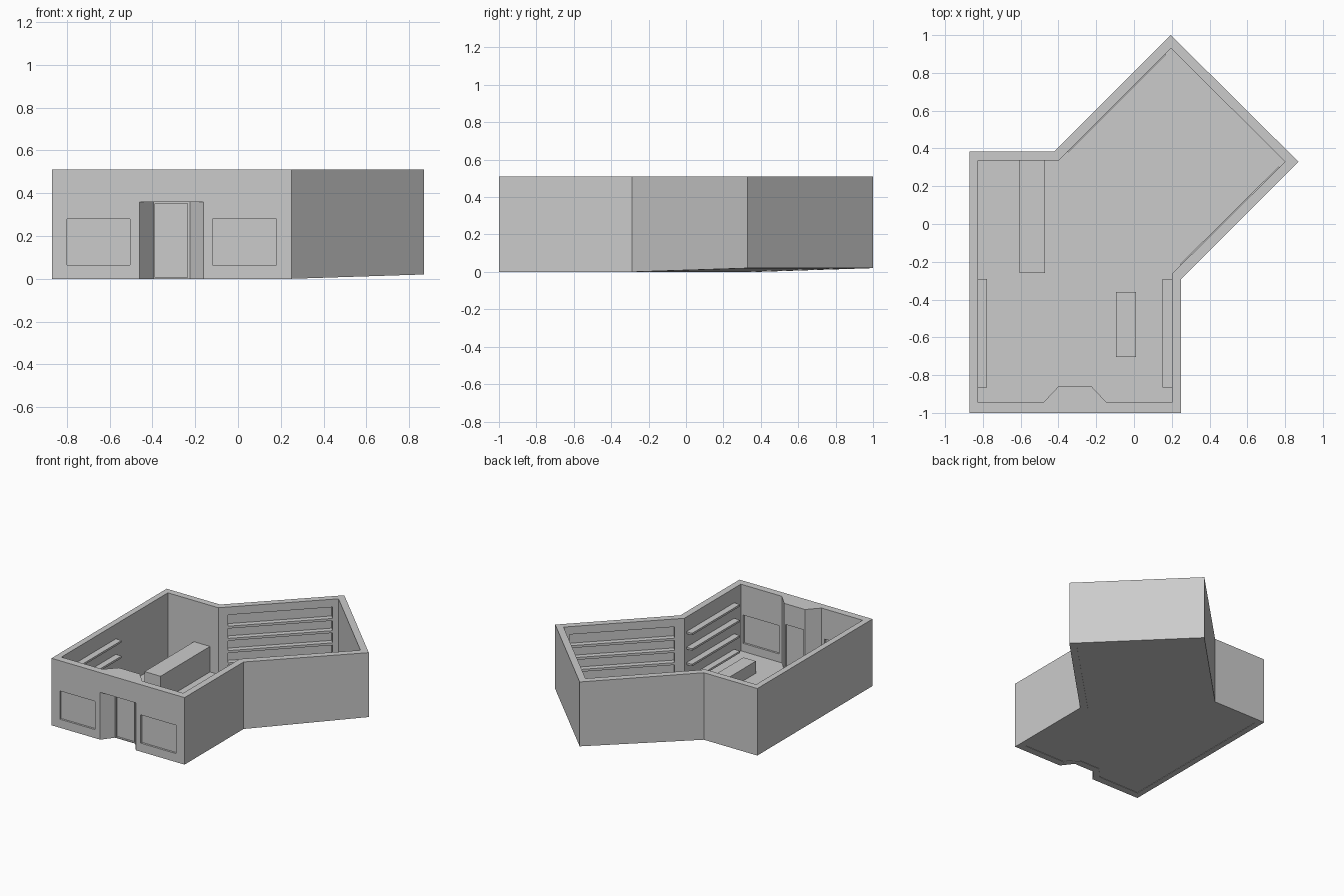
import bpy, bmesh, math
from mathutils import Vector

if "Cube" in bpy.data.objects:
    bpy.data.objects.remove(bpy.data.objects["Cube"])


def prism(name, pts, z0, z1):
    """Closed prism; z0 and z1 are numbers or per-point lists."""
    n = len(pts)
    lo = z0 if isinstance(z0, list) else [z0] * n
    hi = z1 if isinstance(z1, list) else [z1] * n
    bm = bmesh.new()
    b = [bm.verts.new((x, y, z)) for (x, y), z in zip(pts, lo)]
    t = [bm.verts.new((x, y, z)) for (x, y), z in zip(pts, hi)]
    bm.faces.new(b[::-1])
    bm.faces.new(t)
    for i in range(n):
        j = (i + 1) % n
        bm.faces.new((b[i], b[j], t[j], t[i]))
    bmesh.ops.recalc_face_normals(bm, faces=bm.faces)
    me = bpy.data.meshes.new(name)
    bm.to_mesh(me)
    bm.free()
    ob = bpy.data.objects.new(name, me)
    bpy.context.collection.objects.link(ob)
    return ob


def box(name, x0, x1, y0, y1, z0, z1):
    return prism(name, [(x0, y0), (x1, y0), (x1, y1), (x0, y1)], z0, z1)


def wall_box(name, a, b, t0, t1, out0, out1, z0, z1):
    """Box along wall line a-b, between fractions t0-t1, offset outwards (left of a-b)."""
    a, b = Vector(a), Vector(b)
    d = b - a
    n = Vector((-d.y, d.x)).normalized()
    pts = [a + d * t0 + n * out0, a + d * t1 + n * out0,
           a + d * t1 + n * out1, a + d * t0 + n * out1]
    return prism(name, [tuple(p) for p in pts], z0, z1)


def cut(target, cutter):
    m = target.modifiers.new("cut", 'BOOLEAN')
    m.operation = 'DIFFERENCE'
    m.solver = 'EXACT'
    m.object = cutter
    bpy.context.view_layer.objects.active = target
    bpy.ops.object.modifier_apply(modifier=m.name)
    bpy.data.objects.remove(cutter)


H = 0.51
outer = [(-0.87, -1), (0.25, -1), (0.25, -0.29), (0.87, 0.33),
         (0.195, 1), (-0.42, 0.385), (-0.87, 0.385)]
inner = [(-0.825, -0.945), (-0.48, -0.945), (-0.40, -0.86), (-0.225, -0.86),
         (-0.145, -0.945), (0.20, -0.945), (0.20, -0.265), (0.80, 0.33),
         (0.195, 0.93), (-0.40, 0.335), (-0.825, 0.335)]

# Shell walls with sloping underside at the rear room
walls = prism("walls", outer, 0, H)
cut(walls, prism("room_cut", inner, -0.2, 1))
s = math.sqrt(0.5)
p, u, n = Vector((-0.42, 0.385)), Vector((s, -s)), Vector((s, s))
wedge = [p - u * 0.1, p + u * 1.05, p + u * 1.05 + n, p - u * 0.1 + n]
cut(walls, prism("slope_cut", [tuple(v) for v in wedge], -0.1, [0, 0, 0.023, 0.023]))

# Recessed entrance and door panel, both faces
cut(walls, prism("entry_cut", [(-0.475, -1.02), (-0.145, -1.02), (-0.225, -0.915), (-0.395, -0.915)],
                 -0.1, 0.36))
cut(walls, box("door_cut", -0.388, -0.235, -0.93, -0.90, 0.006, 0.352))
cut(walls, box("door_cut", -0.388, -0.235, -0.875, -0.84, 0.006, 0.352))

# Shop windows, recessed from outside and inside
for x0, x1 in ((-0.80, -0.505), (-0.12, 0.18)):
    cut(walls, box("window_cut", x0, x1, -1.05, -0.985, 0.065, 0.28))
    cut(walls, box("window_cut", x0, x1, -0.96, -0.90, 0.065, 0.28))

# Rear room shelving niches
rear_walls = [((-0.40, 0.335), (0.195, 0.93)), ((0.80, 0.33), (0.20, -0.265))]
for i, (a, b) in enumerate(rear_walls):
    t0, t1 = (0.08, 0.95) if i == 0 else (0.05, 0.92)
    cut(walls, wall_box("niche_cut", a, b, t0, t1, -0.02, 0.035, 0.04, 0.45))
    for k in range(4):
        z = 0.07 + 0.093 * k
        wall_box(f"rear_shelf_{i}_{k}", a, b, t0, t1, -0.006, 0.036, z, z + 0.018)

# Floor: level front, gently rising rear
bm = bmesh.new()
fz = [0.003] * 7 + [0.022, 0.022] + [0.003] * 2
v = [bm.verts.new((x, y, z)) for (x, y), z in zip(inner, fz)]
bm.faces.new([v[i] for i in (0, 1, 2, 3, 4, 5, 6, 9, 10)])
bm.faces.new([v[i] for i in (6, 7, 8, 9)])
me = bpy.data.meshes.new("floor")
bm.to_mesh(me)
bm.free()
bpy.context.collection.objects.link(bpy.data.objects.new("floor", me))

# Side shelves in the front room
for k in range(4):
    z = 0.03 + 0.118 * k
    box(f"left_shelf_{k}", -0.826, -0.777, -0.865, -0.29, z, z + 0.015)
    box(f"right_shelf_{k}", 0.152, 0.201, -0.865, -0.29, z, z + 0.015)

# Counter and display table
box("counter", -0.605, -0.47, -0.26, 0.336, 0.003, 0.197)
box("display_table", -0.095, 0.01, -0.705, -0.36, 0.003, 0.095)
